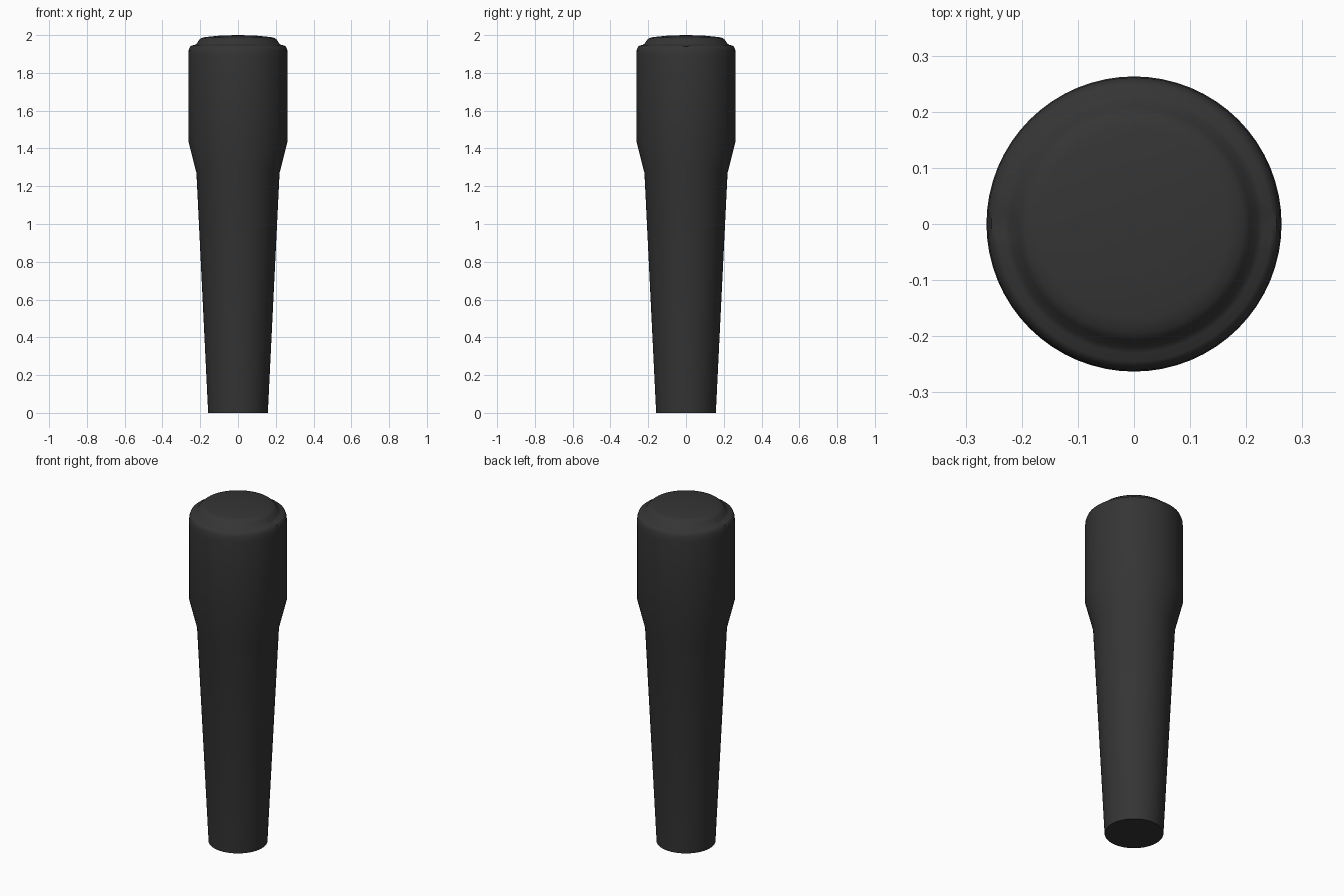
import bpy, bmesh, math

cube = bpy.data.objects.get("Cube")
if cube:
    bpy.data.objects.remove(cube, do_unlink=True)

SIDES = 64

# Dark rubber material
rubber = bpy.data.materials.new("dark_rubber")
rubber.use_nodes = True
colour = (0.035, 0.035, 0.035, 1)
rubber.diffuse_color = colour
rubber.node_tree.nodes["Principled BSDF"].inputs["Base Color"].default_value = colour

# Handle outline from the base up to the domed cap: (radius, height)
profile = [(0.158, 0), (0.22, 1.27), (0.263, 1.44), (0.263, 1.89), (0.261, 1.92),
           (0.254, 1.939), (0.245, 1.945), (0.23, 1.948), (0.22, 1.954),
           (0.207, 1.974), (0.194, 1.985), (0.17, 1.99), (0.09, 1.998)]

bm = bmesh.new()
rings = []
for radius, height in profile:
    ring = []
    for i in range(SIDES):
        a = math.tau * i / SIDES
        ring.append(bm.verts.new((radius * math.cos(a), radius * math.sin(a), height)))
    rings.append(ring)

# Walls, flat base and cap centre
for low, high in zip(rings, rings[1:]):
    for i in range(SIDES):
        j = (i + 1) % SIDES
        bm.faces.new((low[i], low[j], high[j], high[i]))
bm.faces.new(rings[0][::-1])
centre = bm.verts.new((0, 0, 2))
for i in range(SIDES):
    bm.faces.new((rings[-1][i], rings[-1][(i + 1) % SIDES], centre))

# Small dents in the cap groove on the left and right
for v in bm.verts:
    if 0.215 < abs(v.co.x) < 0.25 and abs(v.co.y) < 0.01 and v.co.z > 1.94:
        v.co.z -= 0.006

mesh = bpy.data.meshes.new("grip_handle")
bm.to_mesh(mesh)
bm.free()
mesh.materials.append(rubber)
handle = bpy.data.objects.new("grip_handle", mesh)
bpy.context.collection.objects.link(handle)

# Smooth sides with a crisp base edge
bpy.ops.object.select_all(action="DESELECT")
handle.select_set(True)
bpy.context.view_layer.objects.active = handle
bpy.ops.object.shade_smooth_by_angle(angle=math.radians(50))
